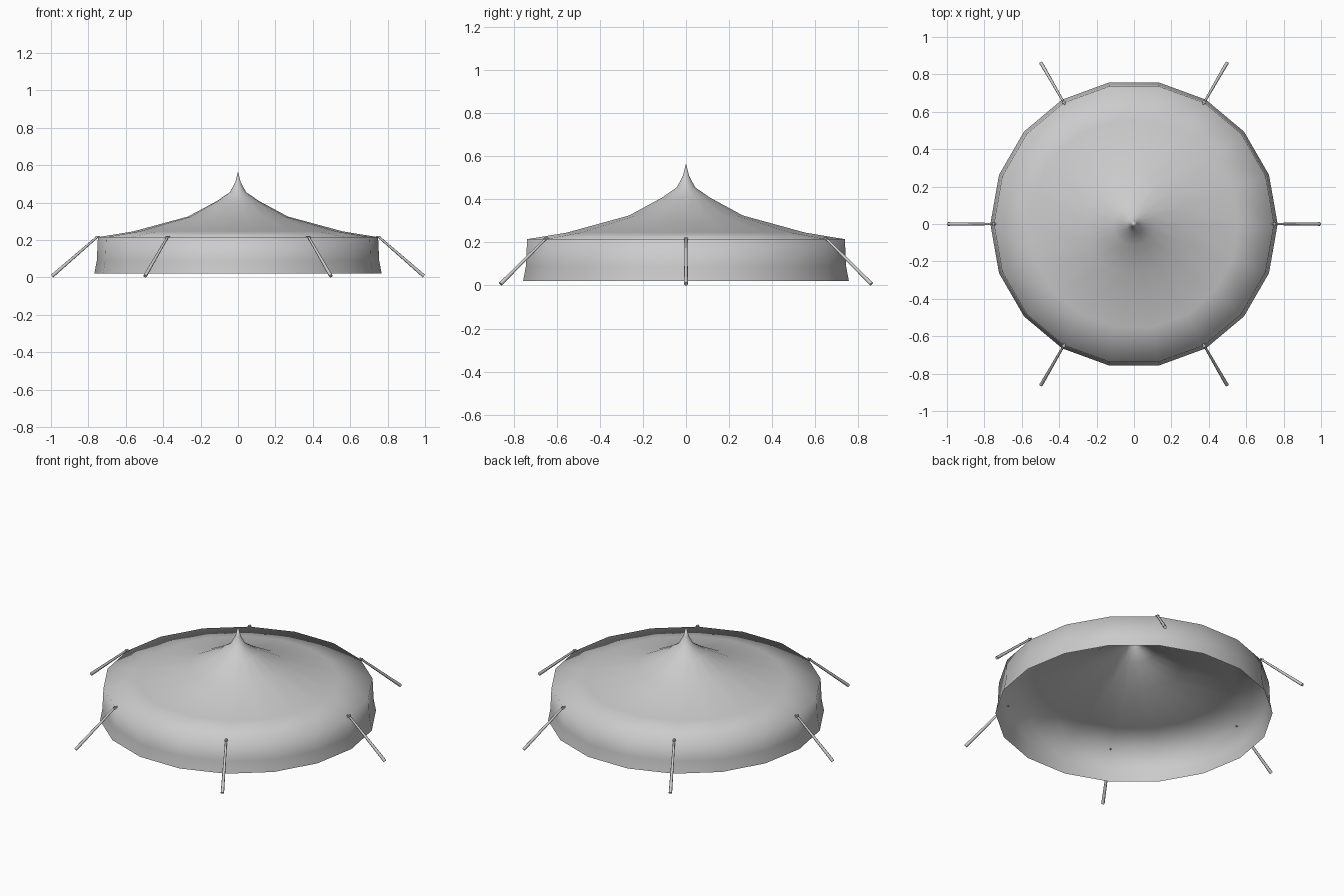
import bpy, bmesh, math
from mathutils import Vector, Matrix

if "Cube" in bpy.data.objects:
    bpy.data.objects.remove(bpy.data.objects["Cube"])

SIDES = 18
# canopy profile (radius, height) from the hem up to the peak
PROFILE = [(0.768, 0.02), (0.755, 0.09), (0.749, 0.215), (0.56, 0.246), (0.268, 0.325),
           (0.113, 0.408), (0.043, 0.456), (0.014, 0.51)]
PEAK = 0.567


def finish(bm, name, angle):
    bmesh.ops.recalc_face_normals(bm, faces=bm.faces)
    mesh = bpy.data.meshes.new(name)
    bm.to_mesh(mesh)
    bm.free()
    obj = bpy.data.objects.new(name, mesh)
    bpy.context.collection.objects.link(obj)
    bpy.ops.object.select_all(action='DESELECT')
    obj.select_set(True)
    bpy.context.view_layer.objects.active = obj
    bpy.ops.object.shade_smooth_by_angle(angle=math.radians(angle))
    return obj


# Canopy: open-bottomed wall and swept roof in one cloth surface
bm = bmesh.new()
rings = []
for r, z in PROFILE:
    rings.append([bm.verts.new((r * math.cos(2 * math.pi * i / SIDES),
                                r * math.sin(2 * math.pi * i / SIDES), z)) for i in range(SIDES)])
tip = bm.verts.new((0, 0, PEAK))
for i in range(SIDES):
    j = (i + 1) % SIDES
    for low, high in zip(rings, rings[1:]):
        bm.faces.new((low[i], low[j], high[j], high[i]))
    bm.faces.new((rings[-1][i], rings[-1][j], tip))
finish(bm, "tent_canopy", 100)


# Guy ropes: tapered struts with a small toggle at the eave
def rod(bm, a, b, r1, r2, sides=8):
    a, b = Vector(a), Vector(b)
    rot = (b - a).to_track_quat('Z', 'Y').to_matrix().to_4x4()
    bmesh.ops.create_cone(bm, cap_ends=True, segments=sides, radius1=r1, radius2=r2,
                          depth=(b - a).length, matrix=Matrix.Translation((a + b) / 2) @ rot)


for k in range(6):
    bm = bmesh.new()
    rod(bm, (0.994, 0, 0.007), (0.752, 0, 0.217), 0.0095, 0.006)
    rod(bm, (0.738, 0, 0.217), (0.762, 0, 0.217), 0.005, 0.005)
    rod(bm, (0.752, -0.01, 0.217), (0.752, 0.01, 0.217), 0.005, 0.005)
    bm.transform(Matrix.Rotation(math.radians(60 * k), 4, 'Z'))
    finish(bm, f"guy_rope_{k + 1}", 50)
